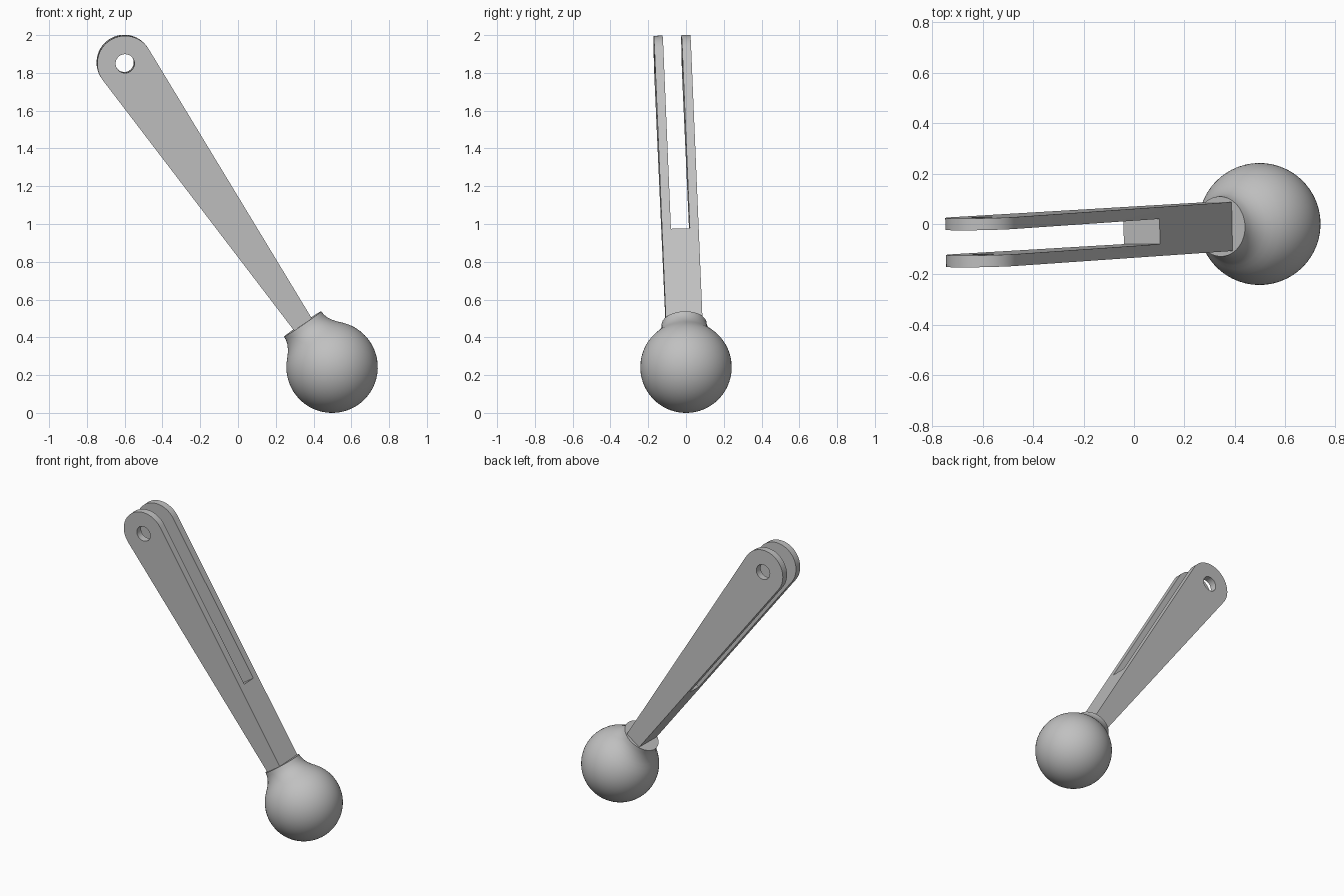
import bpy, bmesh, math
from mathutils import Matrix, Vector

old = bpy.data.objects.get("Cube")
if old:
    bpy.data.objects.remove(old)

grey = bpy.data.materials.new("plain_grey")
grey.use_nodes = True
COLOUR = (0.53, 0.53, 0.53, 1)
grey.diffuse_color = COLOUR
grey.node_tree.nodes["Principled BSDF"].inputs["Base Color"].default_value = COLOUR

# Lever frame: origin at ball centre, z along the arm, x across it, y through it
BALL = Vector((0.498, 0, 0.242))
EYE = Vector((-0.6, -0.07, 1.852))
along = (EYE - BALL).normalized()
across = Vector((along.z, 0, -along.x)).normalized()
through = along.cross(across)
FRAME = Matrix.Translation(BALL) @ Matrix((across, through, along)).transposed().to_4x4()
LENGTH = (EYE - BALL).length


def add_object(name, bm):
    bmesh.ops.recalc_face_normals(bm, faces=bm.faces)
    mesh = bpy.data.meshes.new(name)
    bm.to_mesh(mesh)
    bm.free()
    mesh.materials.append(grey)
    obj = bpy.data.objects.new(name, mesh)
    obj.matrix_world = FRAME
    bpy.context.collection.objects.link(obj)
    return obj


def prism(name, outline, depth):
    """Extrude an outline in the x-z plane symmetrically through y."""
    bm = bmesh.new()
    face = bm.faces.new([bm.verts.new((x, -depth / 2, z)) for x, z in outline])
    new = bmesh.ops.extrude_face_region(bm, geom=[face])["geom"]
    bmesh.ops.translate(bm, vec=(0, depth, 0),
                        verts=[v for v in new if isinstance(v, bmesh.types.BMVert)])
    return add_object(name, bm)


def arc(radius, z, start, end, steps):
    angles = [start + (end - start) * i / steps for i in range(steps + 1)]
    return [(radius * math.cos(a), z + radius * math.sin(a)) for a in angles]


def smooth(obj, angle):
    bpy.ops.object.select_all(action='DESELECT')
    obj.select_set(True)
    bpy.context.view_layer.objects.active = obj
    bpy.ops.object.shade_smooth_by_angle(angle=math.radians(angle))


def cut(obj, cutter):
    mod = obj.modifiers.new("cut", 'BOOLEAN')
    mod.operation, mod.solver, mod.object = 'DIFFERENCE', 'EXACT', cutter
    bpy.context.view_layer.objects.active = obj
    bpy.ops.object.modifier_apply(modifier=mod.name)
    bpy.data.objects.remove(cutter)


# Tapered arm with a rounded eye end, slotted into a fork
root = [(-0.056, 0.26), (0.056, 0.26)]
arm = prism("forked_arm", root + arc(0.147, LENGTH, -0.054, math.pi + 0.054, 40), 0.194)
slot = [(-0.3, 0.83), (0.3, 0.83), (0.3, 2.3), (-0.3, 2.3)]
cut(arm, prism("slot_cutter", slot, 0.1))
cut(arm, prism("pin_hole_cutter", arc(0.05, LENGTH, 0, math.tau, 32)[:-1], 0.5))
smooth(arm, 30)

# Ball with a flared collar, turned as one profile around the arm axis
profile = arc(0.242, 0, -math.pi / 2, 0.64, 28)
profile += [(0.174, 0.169), (0.157, 0.187), (0.141, 0.208), (0.128, 0.232),
            (0.121, 0.255), (0.119, 0.277), (0, 0.277)]
bm = bmesh.new()
points = [bm.verts.new((x, 0, z)) for x, z in profile]
edges = [bm.edges.new(pair) for pair in zip(points, points[1:])]
bmesh.ops.spin(bm, geom=points + edges, axis=(0, 0, 1), cent=(0, 0, 0),
               angle=math.tau, steps=64, use_duplicate=False)
bmesh.ops.remove_doubles(bm, verts=bm.verts, dist=0.0005)
smooth(add_object("ball_with_collar", bm), 40)
